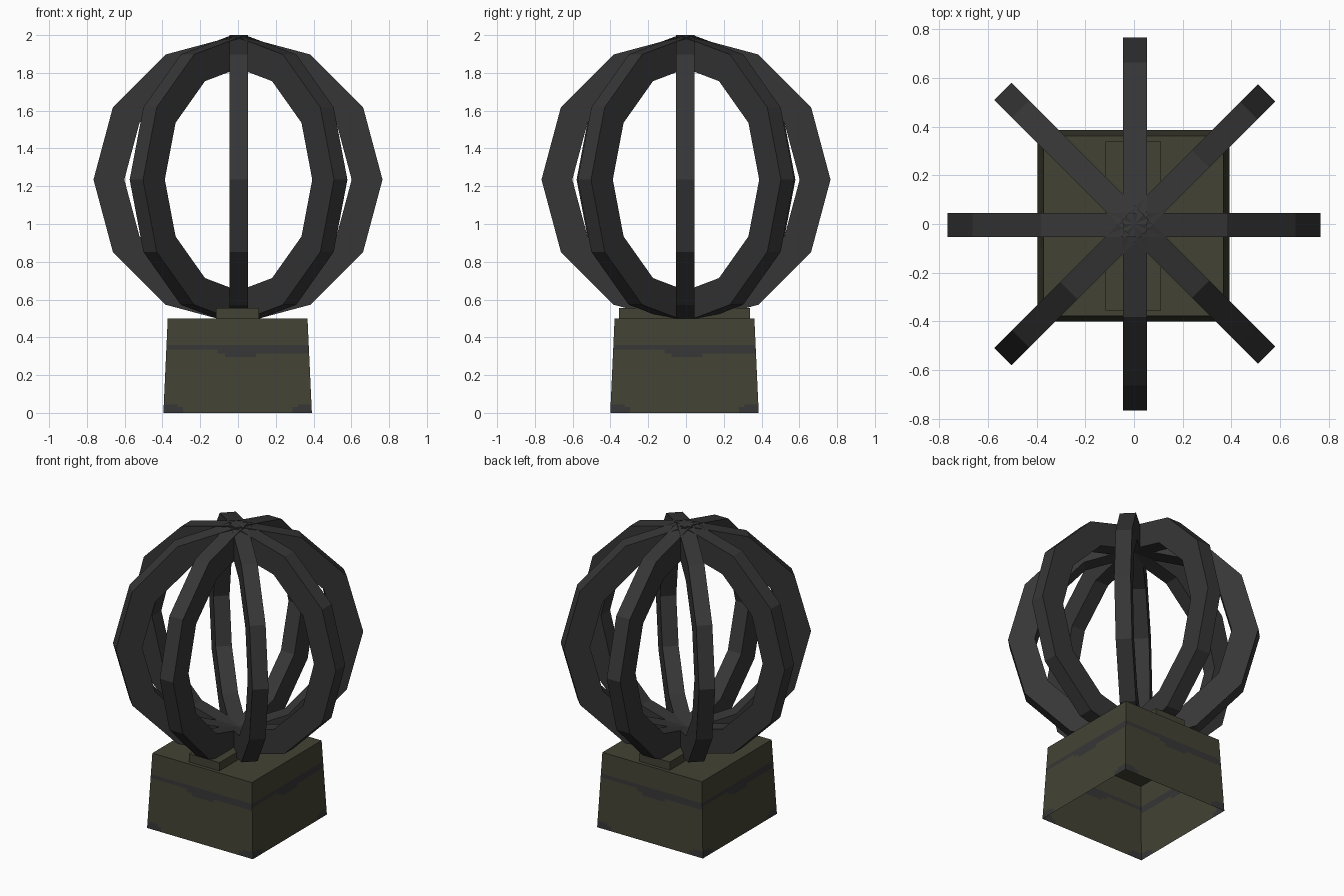
import bpy, bmesh, math
from mathutils import Matrix, Vector

if "Cube" in bpy.data.objects:
    bpy.data.objects.remove(bpy.data.objects["Cube"])


def material(name, rgb):
    m = bpy.data.materials.new(name)
    m.diffuse_color = (*rgb, 1)
    m.use_nodes = True
    m.node_tree.nodes["Principled BSDF"].inputs["Base Color"].default_value = m.diffuse_color
    return m


GREY = material("dark_grey_metal", (0.037, 0.037, 0.038))
OLIVE = material("dark_olive_paint", (0.055, 0.055, 0.035))


def finish(name, bm, mats):
    mesh = bpy.data.meshes.new(name)
    bm.to_mesh(mesh)
    bm.free()
    for m in mats:
        mesh.materials.append(m)
    obj = bpy.data.objects.new(name, mesh)
    bpy.context.collection.objects.link(obj)
    return obj


# Cage: four upright twelve-sided rings, each slightly off centre along its normal
def ring(name, angle, outer=0.765, inner=0.602, half=0.05, sides=12):
    bm = bmesh.new()
    loops = []
    for r, y in ((outer, -half), (outer, half), (inner, half), (inner, -half)):
        loops.append([bm.verts.new((r * math.sin(2 * math.pi * i / sides), y - 0.004,
                                    1.235 + r * math.cos(2 * math.pi * i / sides)))
                      for i in range(sides)])
    for k in range(4):
        a, b = loops[k], loops[(k + 1) % 4]
        for i in range(sides):
            j = (i + 1) % sides
            bm.faces.new((a[i], a[j], b[j], b[i]))
    bmesh.ops.recalc_face_normals(bm, faces=bm.faces)
    bm.transform(Matrix.Rotation(angle, 4, 'Z'))
    finish(name, bm, [GREY])


for n in range(4):
    ring(f"cage_ring_{n + 1}", n * math.pi / 4)


# Worn band and chipped lower corners on each side of the base
def is_worn(u, z):
    if z < 0.045:
        return abs(u) > (0.29 if z < 0.03 else 0.32)
    low = 0.335 if u < -0.11 else 0.315 if u < -0.07 or u > 0.1 else 0.295
    return low < z < 0.36


# Base: tapered box, open underneath
HALF_BOTTOM, HALF_TOP, HEIGHT = 0.393, 0.37, 0.5
us = [-0.393, -0.32, -0.29, -0.11, -0.07, 0.1, 0.29, 0.32, 0.393]
zs = [0, 0.03, 0.045, 0.295, 0.315, 0.335, 0.36, HEIGHT]


def side_point(u, z):
    h = HALF_BOTTOM + (HALF_TOP - HALF_BOTTOM) * z / HEIGHT
    return Vector((u / HALF_BOTTOM * h, -h, z))


bm = bmesh.new()
for k in range(4):
    turn = Matrix.Rotation(k * math.pi / 2, 3, 'Z')
    for u0, u1 in zip(us, us[1:]):
        for z0, z1 in zip(zs, zs[1:]):
            corners = ((u0, z0), (u1, z0), (u1, z1), (u0, z1))
            f = bm.faces.new([bm.verts.new(turn @ side_point(*c)) for c in corners])
            f.material_index = int(is_worn((u0 + u1) / 2, (z0 + z1) / 2))
bm.faces.new([bm.verts.new((x * HALF_TOP, y * HALF_TOP, HEIGHT))
              for x, y in ((-1, -1), (1, -1), (1, 1), (-1, 1))])
bmesh.ops.remove_doubles(bm, verts=bm.verts, dist=0.0005)
base = finish("base_box", bm, [OLIVE, GREY])
base.location = (-0.002, -0.008, 0)

# Mounting plate on top of the base
bm = bmesh.new()
bmesh.ops.create_cube(bm, size=1)
bm.transform(Matrix.Translation((-0.003, -0.008, 0.5275)) @ Matrix.Diagonal((0.226, 0.692, 0.055, 1)))
finish("mounting_plate", bm, [OLIVE])
